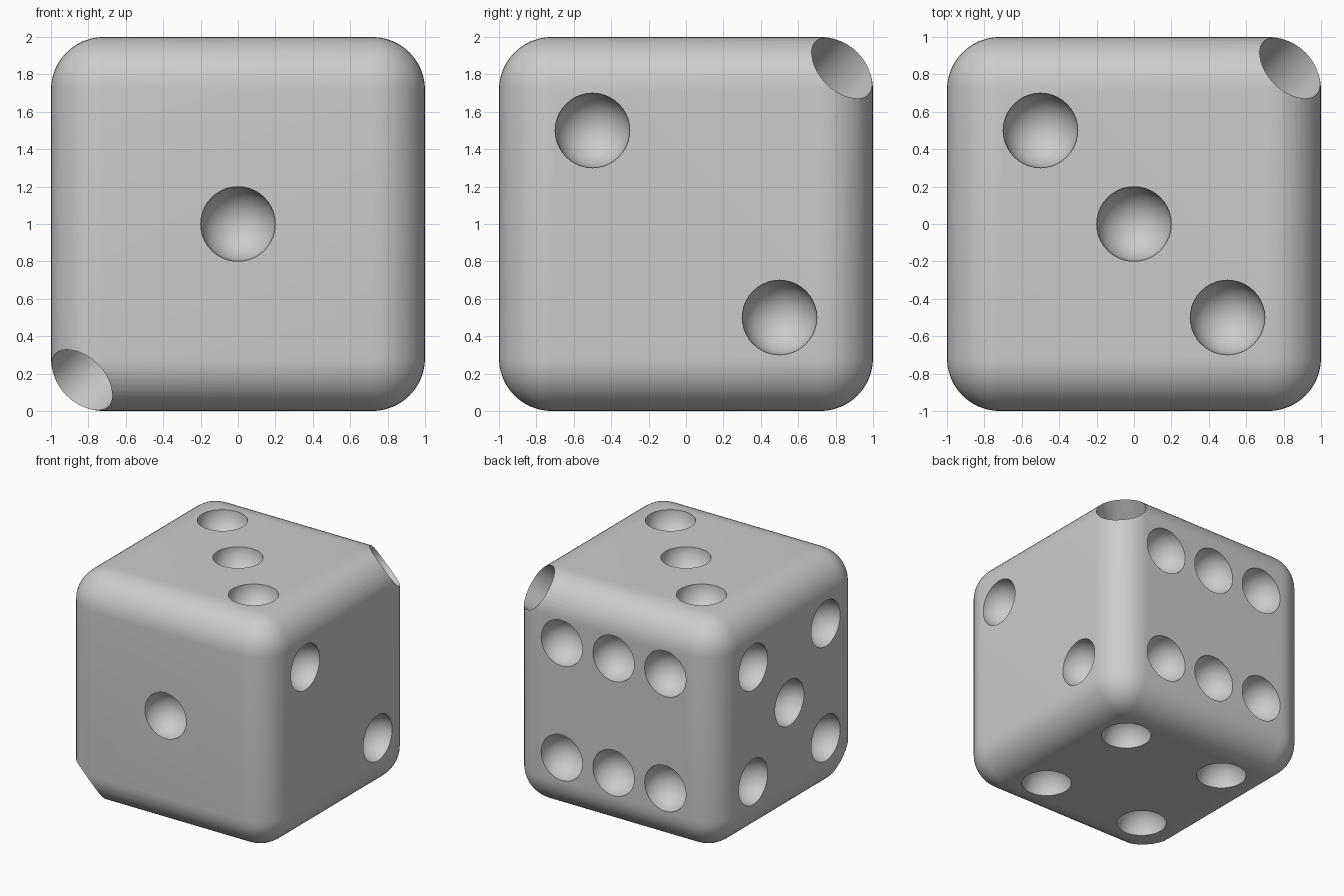
import bpy
import bmesh
from math import radians
from mathutils import Matrix, Vector

old = bpy.data.objects.get("Cube")
if old:
    bpy.data.objects.remove(old, do_unlink=True)

EDGE_RADIUS = 0.283
PIP_RADIUS = 0.2
CENTRE = Vector((0, 0, 1))

grey = bpy.data.materials.new("light_grey")
grey.use_nodes = True
colour = (0.6, 0.6, 0.6, 1)
grey.diffuse_color = colour
grey.node_tree.nodes["Principled BSDF"].inputs["Base Color"].default_value = colour


def add_object(name, bm):
    mesh = bpy.data.meshes.new(name)
    bm.to_mesh(mesh)
    bm.free()
    mesh.materials.append(grey)
    obj = bpy.data.objects.new(name, mesh)
    bpy.context.collection.objects.link(obj)
    return obj


def aim(direction):
    """Rotation that turns the z axis towards a direction."""
    return Vector(direction).to_track_quat("Z", "Y").to_matrix().to_4x4()


# Rounded cube body
bm = bmesh.new()
bmesh.ops.create_cube(bm, size=2, matrix=Matrix.Translation(CENTRE))
bmesh.ops.bevel(bm, geom=bm.edges[:], offset=EDGE_RADIUS, offset_type="OFFSET",
                segments=12, profile=0.5, affect="EDGES")
die_body = add_object("die_body", bm)

# Pip layout on each face, as positions on the two remaining axes in x, y, z order
h = 0.5
corners = [(a, b) for a in (-h, h) for b in (-h, h)]
falling = [(-h, h), (h, -h)]
faces = {
    (0, -1, 0): [(0, 0)],
    (1, 0, 0): falling,
    (0, 0, 1): falling + [(0, 0)],
    (0, 0, -1): corners,
    (-1, 0, 0): corners + [(0, 0)],
    (0, 1, 0): corners + [(0, -h), (0, h)],
}

# Round pip cutters
bm = bmesh.new()
for normal, pips in faces.items():
    axis = [abs(n) for n in normal].index(1)
    for pip in pips:
        spot = list(pip)
        spot.insert(axis, normal[axis])
        place = Matrix.Translation(CENTRE + Vector(spot)) @ aim(normal)
        bmesh.ops.create_uvsphere(bm, u_segments=40, v_segments=21,
                                  radius=PIP_RADIUS, matrix=place)
pip_cutter = add_object("pip_cutter", bm)

# String hole cutter from corner to opposite corner
bm = bmesh.new()
bmesh.ops.create_cone(bm, cap_ends=True, segments=64, radius1=PIP_RADIUS,
                      radius2=PIP_RADIUS, depth=4,
                      matrix=Matrix.Translation(CENTRE) @ aim((1, 1, 1)))
hole_cutter = add_object("hole_cutter", bm)

# Carve the body
cutters = (pip_cutter, hole_cutter)
for cutter in cutters:
    cut = die_body.modifiers.new(cutter.name, "BOOLEAN")
    cut.operation = "DIFFERENCE"
    cut.solver = "MANIFOLD"
    cut.object = cutter

# Bake the carved surface into the body
bpy.context.view_layer.update()
evaluated = die_body.evaluated_get(bpy.context.evaluated_depsgraph_get())
carved = bpy.data.meshes.new_from_object(evaluated)
die_body.modifiers.clear()
die_body.data = carved
for cutter in cutters:
    bpy.data.objects.remove(cutter, do_unlink=True)

bpy.ops.object.select_all(action="DESELECT")
die_body.select_set(True)
bpy.context.view_layer.objects.active = die_body
bpy.ops.object.shade_smooth_by_angle(angle=radians(30))
